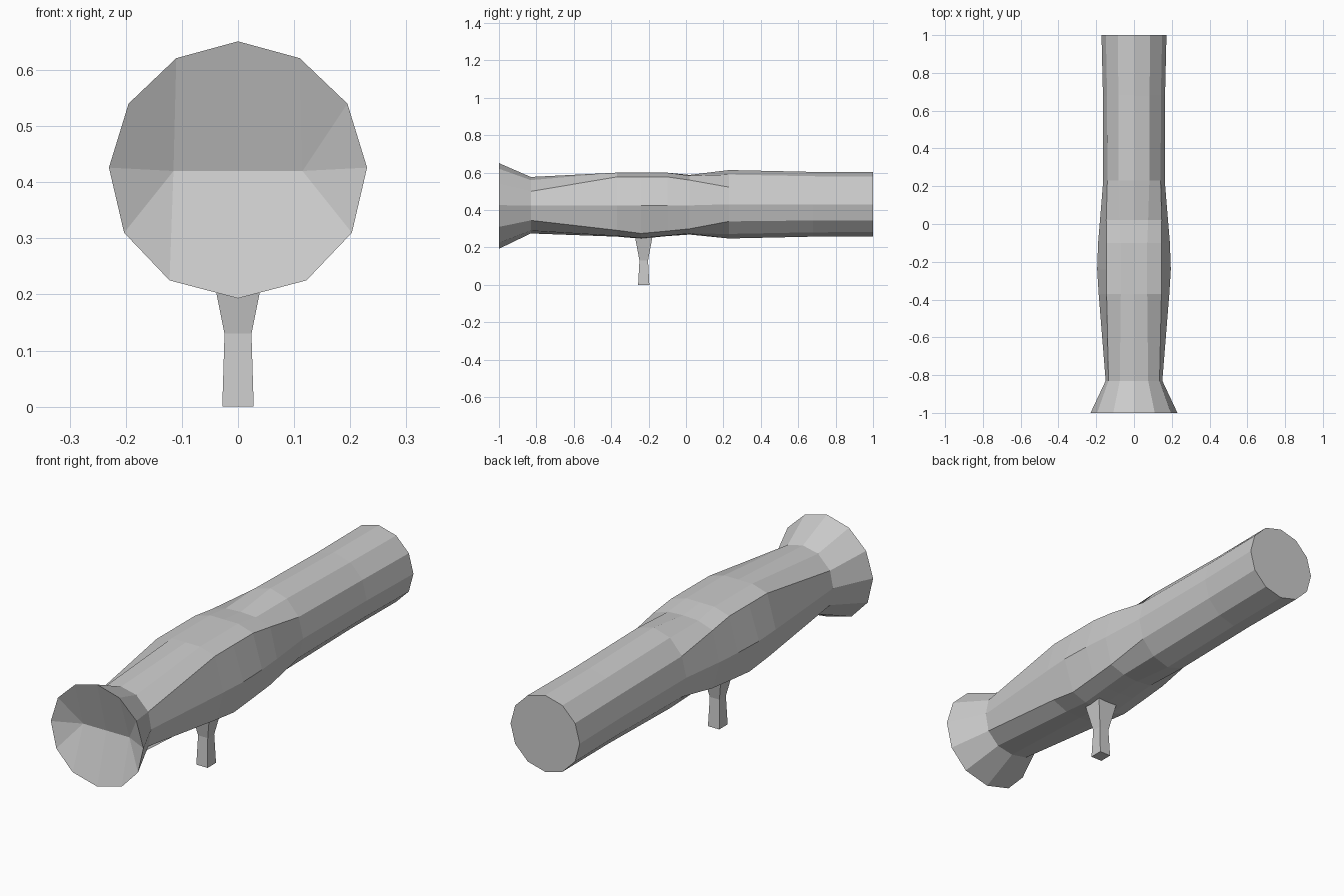
import bpy, bmesh, math

if "Cube" in bpy.data.objects:
    bpy.data.objects.remove(bpy.data.objects["Cube"])


def make_object(name, bm):
    bmesh.ops.recalc_face_normals(bm, faces=bm.faces[:])
    mesh = bpy.data.meshes.new(name)
    bm.to_mesh(mesh)
    bm.free()
    obj = bpy.data.objects.new(name, mesh)
    bpy.context.collection.objects.link(obj)
    return obj


def round_half(r, zc):
    # right half of a twelve-sided section, top to bottom
    return [(r * math.sin(math.pi * i / 6), zc + r * math.cos(math.pi * i / 6)) for i in range(7)]


def full_ring(bm, y, half):
    pts = half + [(-x, z) for x, z in half[-2:0:-1]]
    return [bm.verts.new((x, y, z)) for x, z in pts]


def bridge(bm, a, b):
    n = len(a)
    for i in range(n):
        j = (i + 1) % n
        bm.faces.new((a[i], a[j], b[j], b[i]))


# Boxy middle sections of the casing
neck = [(0, .577), (.075, .56), (.135, .50), (.15, .425), (.135, .345), (.08, .29), (0, .275)]
box_front = [(0, .60), (.07, .60), (.145, .577), (.187, .425), (.15, .292), (.075, .262), (0, .258)]
box_mid = [(0, .60), (.07, .60), (.145, .577), (.195, .425), (.147, .275), (.075, .25), (0, .247)]
box_back = [(0, .60), (.07, .60), (.145, .577), (.19, .425), (.147, .288), (.075, .264), (0, .261)]
waist = [(0, .588), (.075, .584), (.147, .56), (.18, .425), (.147, .30), (.075, .275), (0, .269)]
rim = [(0, .651), (.11, .621), (.195, .54), (.23, .426), (.203, .31), (.122, .225), (0, .193)]

shoulder = [(x * .89, z) for x, z in round_half(.183, .431)]
tube = [(x * .95, z) for x, z in round_half(.173, .431)]

# Casing with flared mouth
bm = bmesh.new()
sections = [(-1, rim), (-.83, neck), (-.37, box_front), (-.24, box_mid), (-.10, box_back),
            (.02, waist), (.23, shoulder), (.68, tube), (1, round_half(.172, .431))]
rings = [full_ring(bm, y, half) for y, half in sections]
for a, b in zip(rings, rings[1:]):
    bridge(bm, a, b)
bm.faces.new(rings[-1])

# Dished mouth, creased along a horizontal line
m = rings[0]
left, mid, right = [bm.verts.new((x, -.935, .42)) for x in (-.115, 0, .115)]
for i in (1, 2, 3, 4):
    bm.faces.new((m[i], m[i + 1], right))
for i in (7, 8, 9, 10):
    bm.faces.new((m[i], m[i + 1], left))
bm.faces.new((m[0], m[1], right, mid))
bm.faces.new((m[11], m[0], mid, left))
bm.faces.new((m[5], m[6], mid, right))
bm.faces.new((m[6], m[7], left, mid))
make_object("launch_tube", bm)

# Handle under the casing
bm = bmesh.new()
rings = []
for z, hx, hy in ((0, .028, .03), (.13, .024, .023), (.20, .038, .036), (.275, .053, .05)):
    rings.append([bm.verts.new((sx * hx, -.226 + sy * hy, z))
                  for sx, sy in ((-1, -1), (1, -1), (1, 1), (-1, 1))])
for a, b in zip(rings, rings[1:]):
    bridge(bm, a, b)
bm.faces.new(rings[0])
bm.faces.new(rings[-1])
make_object("handle", bm)
